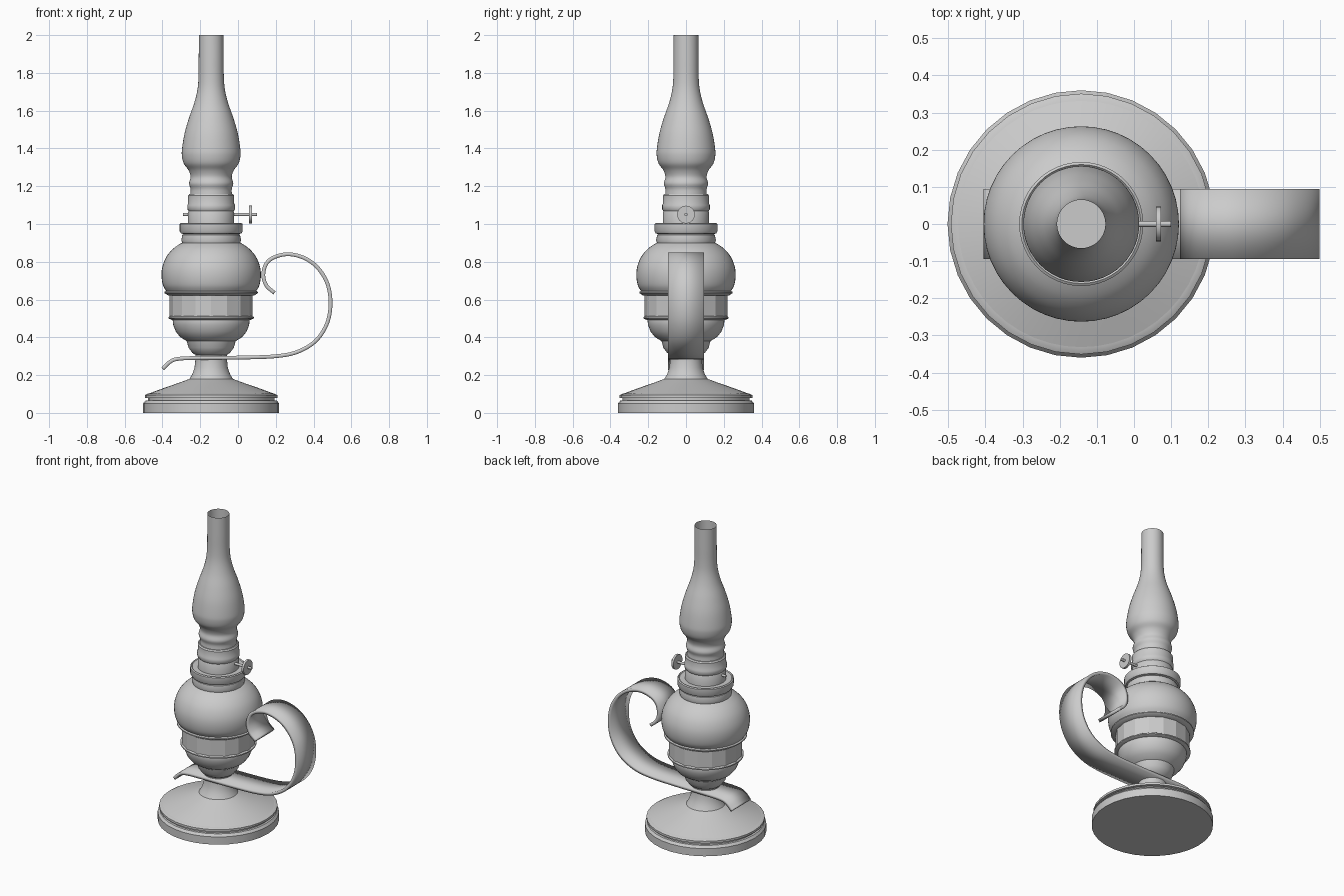
import bpy, bmesh, math
from mathutils import Vector

CX = -0.142  # lamp axis


def smooth_path(pts, steps=6):
    """Catmull-Rom curve through 2D points."""
    p = [Vector(q) for q in pts]
    p = [2 * p[0] - p[1]] + p + [2 * p[-1] - p[-2]]
    out = []
    for i in range(1, len(p) - 2):
        a, b, c, d = p[i - 1:i + 3]
        for s in range(steps):
            t = s / steps
            out.append(0.5 * (2 * b + (c - a) * t + (2 * a - 5 * b + 4 * c - d) * t * t
                              + (3 * b - a - 3 * c + d) * t ** 3))
    return out + [p[-2]]


def finish(name, bm, angle=35):
    mesh = bpy.data.meshes.new(name)
    bm.to_mesh(mesh)
    bm.free()
    ob = bpy.data.objects.new(name, mesh)
    bpy.context.collection.objects.link(ob)
    bpy.ops.object.select_all(action='DESELECT')
    ob.select_set(True)
    bpy.context.view_layer.objects.active = ob
    if angle:
        bpy.ops.object.shade_smooth_by_angle(angle=math.radians(angle))
    return ob


def lathe(name, profile, sides=48, angle=35, smooth=False):
    """Revolve (radius, z) points; a zero radius closes the end."""
    if smooth:
        profile = smooth_path(profile, 5)
    bm = bmesh.new()
    vs = [bm.verts.new((r, 0, z)) for r, z in profile]
    es = [bm.edges.new(e) for e in zip(vs, vs[1:])]
    bmesh.ops.spin(bm, geom=vs + es, cent=(0, 0, 0), axis=(0, 0, 1),
                   angle=math.tau, steps=sides, use_duplicate=False)
    bmesh.ops.remove_doubles(bm, verts=bm.verts, dist=1e-4)
    bmesh.ops.recalc_face_normals(bm, faces=bm.faces)
    ob = finish(name, bm, angle)
    ob.location.x = CX
    return ob


def rod(name, x0, x1, radius, sides):
    """Cylinder along x at the height of the wick knob."""
    bm = bmesh.new()
    bmesh.ops.create_cone(bm, cap_ends=True, segments=sides, radius1=radius,
                          radius2=radius, depth=x1 - x0)
    ob = finish(name, bm)
    ob.rotation_euler.y = math.pi / 2
    ob.location = ((x0 + x1) / 2, 0, 1.05)


# foot
lathe("base_plinth", [(0, 0), (0.36, 0), (0.36, 0.05), (0.348, 0.065),
                      (0.34, 0.066), (0, 0.066)], 32)
lathe("base_rim", [(0.335, 0.064), (0.335, 0.078), (0.351, 0.08), (0.351, 0.094),
                   (0.335, 0.102), (0.3, 0.102)], 32)
lathe("pedestal", [(0.345, 0.097), (0.25, 0.132), (0.16, 0.163), (0.115, 0.18), (0.1, 0.205),
                   (0.088, 0.24), (0.084, 0.28), (0.084, 0.32)])

# oil holder
lathe("holder_cup", [(0.075, 0.302), (0.1, 0.318), (0.12, 0.345), (0.128, 0.375), (0.13, 0.38),
                     (0.165, 0.402), (0.187, 0.43), (0.201, 0.465), (0.205, 0.5), (0.2, 0.51)])
lathe("lower_ring", [(0.19, 0.493), (0.21, 0.493), (0.226, 0.5), (0.226, 0.507),
                     (0.215, 0.514), (0.19, 0.514)])
lathe("holder_band", [(0.19, 0.505), (0.22, 0.507), (0.22, 0.63), (0.19, 0.632)], 16, 0)
lathe("upper_ring", [(0.2, 0.622), (0.228, 0.622), (0.247, 0.634), (0.247, 0.641),
                     (0.235, 0.648), (0.2, 0.648)])
lathe("oil_font", [(0.235, 0.64), (0.255, 0.675), (0.263, 0.725), (0.258, 0.775),
                   (0.238, 0.825), (0.205, 0.866), (0.165, 0.895), (0.14, 0.905)], smooth=True)

# collar and burner
lathe("collar", [(0.145, 0.895), (0.154, 0.9), (0.158, 0.915), (0.153, 0.942), (0.146, 0.947),
                 (0.16, 0.95), (0.167, 0.962), (0.167, 1.0), (0.16, 1.005), (0.155, 1.0),
                 (0, 1.0)])
lathe("burner", [(0.122, 0.995), (0.122, 1.063), (0.119, 1.068), (0.126, 1.078),
                 (0.126, 1.1), (0.122, 1.108), (0.122, 1.15), (0.116, 1.158), (0, 1.158)])

# chimney, open at the top
lathe("chimney", [(0.11, 1.155), (0.109, 1.185), (0.117, 1.215), (0.109, 1.25), (0.12, 1.285),
                  (0.145, 1.32), (0.155, 1.36), (0.154, 1.4), (0.141, 1.48), (0.118, 1.56),
                  (0.09, 1.64), (0.073, 1.71), (0.067, 1.78), (0.066, 1.88), (0.065, 2.0)],
      smooth=True)

# wick control
rod("wick_shaft", -0.29, 0.1, 0.008, 12)
rod("wick_knob", 0.059, 0.073, 0.047, 24)

# carrying handle: bent strip in the xz plane
path = smooth_path([(0.193, 0.635), (0.15, 0.675), (0.134, 0.73), (0.15, 0.79), (0.195, 0.825),
                    (0.27, 0.84), (0.355, 0.818), (0.425, 0.765), (0.475, 0.68), (0.49, 0.575),
                    (0.47, 0.47), (0.41, 0.38), (0.315, 0.323), (0.2, 0.3), (0.02, 0.293),
                    (-0.18, 0.291), (-0.31, 0.287), (-0.36, 0.27), (-0.398, 0.233)])
bm = bmesh.new()
rows = [[bm.verts.new((x, y, z)) for y in (-0.094, 0.094)] for x, z in path]
for a, b in zip(rows, rows[1:]):
    bm.faces.new((a[0], a[1], b[1], b[0]))
handle = finish("carrying_handle", bm)
solid = handle.modifiers.new("thickness", 'SOLIDIFY')
solid.thickness = 0.02
solid.offset = 0
